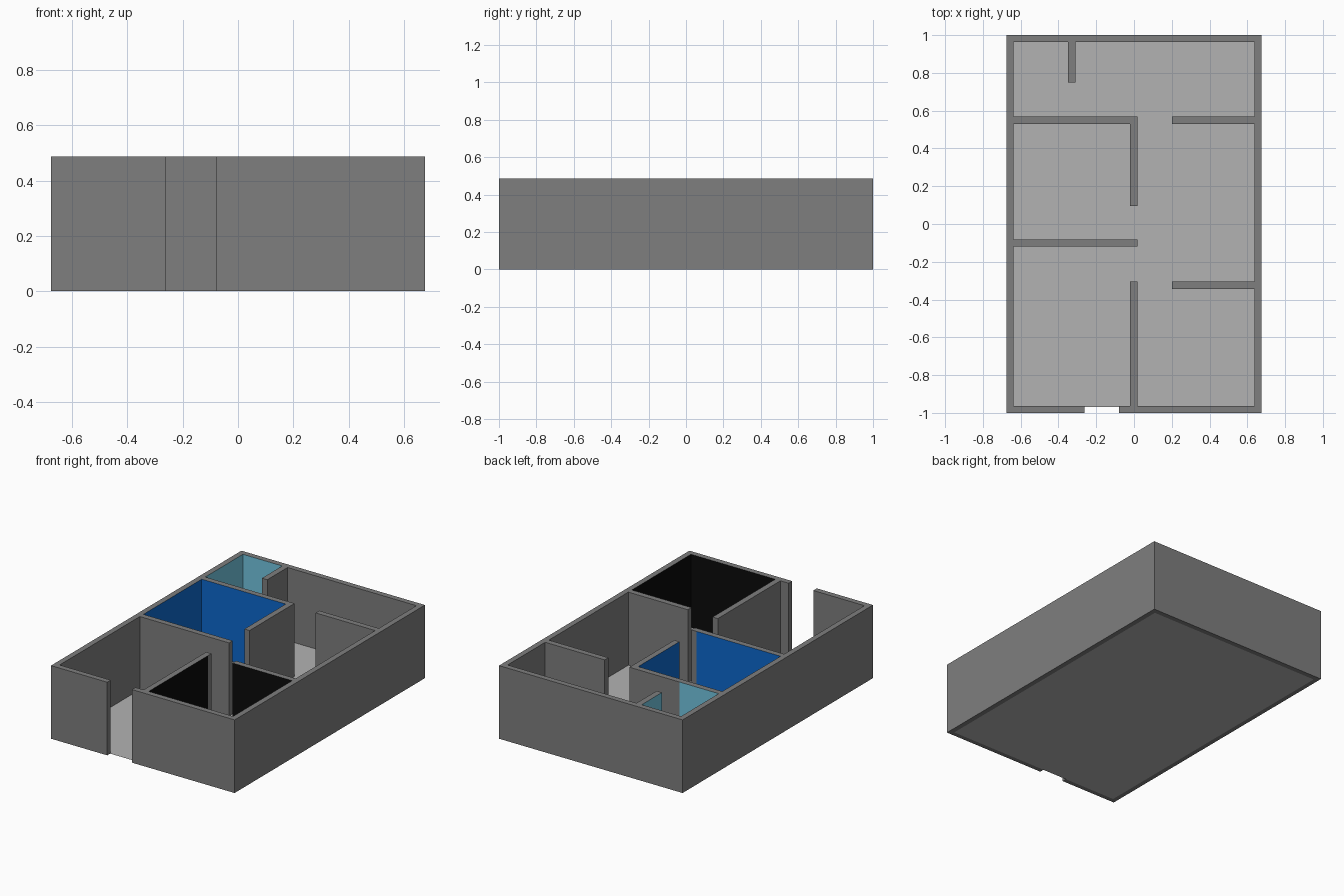
import bpy, bmesh
from mathutils import Vector

if "Cube" in bpy.data.objects:
    bpy.data.objects.remove(bpy.data.objects["Cube"])

H, X, Y, T = 0.487, 0.675, 1.0, 0.037      # wall height, half sizes, wall thickness
XI, YI = X - T, Y - T                      # inner faces of the outer walls
L, R = -0.02, 0.018                        # faces of the central partition


def material(name, rgb):
    m = bpy.data.materials.new(name)
    m.diffuse_color = (*rgb, 1)
    m.use_nodes = True
    m.node_tree.nodes["Principled BSDF"].inputs["Base Color"].default_value = m.diffuse_color
    return m


def make_object(name, bm, mats):
    me = bpy.data.meshes.new(name)
    bm.to_mesh(me)
    bm.free()
    for m in mats:
        me.materials.append(m)
    ob = bpy.data.objects.new(name, me)
    bpy.context.collection.objects.link(ob)
    return ob


def inside(rect, x, y):
    return rect[0] < x < rect[1] and rect[2] < y < rect[3]


# Wall plan: x0, x1, y0, y1
plan = [
    (-X, -XI, -Y, Y), (XI, X, -Y, Y), (-X, X, YI, Y),          # left, right, back
    (-X, -0.262, -Y, -YI), (-0.08, X, -Y, -YI),                # front, beside the doorway
    (-0.349, -0.31, 0.75, YI),                                 # bathroom stub
    (-XI, R, 0.53, 0.568), (0.20, XI, 0.53, 0.568),            # rear cross walls
    (L, R, 0.096, 0.53), (L, R, -YI, -0.305),                  # central partitions
    (-XI, R, -0.12, -0.082), (0.20, XI, -0.343, -0.305),       # middle cross walls
]

# Painted rooms, in material order after the plain wall
rooms = [(-XI, L, -0.082, 0.53), (-XI, -0.349, 0.568, YI), (R, XI, -YI, -0.343)]
wall_mats = [
    material("wall_grey", (0.21, 0.21, 0.21)),
    material("blue_paint", (0.004, 0.14, 0.61)),
    material("teal_paint", (0.17, 0.56, 0.74)),
    material("black_paint", (0.003, 0.003, 0.003)),
]

# Walls: raise the plan cell by cell into one joined solid
xs = sorted({v for r in plan for v in r[:2]})
ys = sorted({v for r in plan for v in r[2:]})
Z = (0.001, H)
bm = bmesh.new()
verts = {}


def vert(i, j, k):
    if (i, j, k) not in verts:
        verts[i, j, k] = bm.verts.new((xs[i], ys[j], Z[k]))
    return verts[i, j, k]


def solid(i, j):
    if not (0 <= i < len(xs) - 1 and 0 <= j < len(ys) - 1):
        return False
    cx, cy = (xs[i] + xs[i + 1]) / 2, (ys[j] + ys[j + 1]) / 2
    return any(inside(r, cx, cy) for r in plan)


for i in range(len(xs) - 1):
    for j in range(len(ys) - 1):
        if not solid(i, j):
            continue
        ring = [(i, j), (i + 1, j), (i + 1, j + 1), (i, j + 1)]
        bm.faces.new([vert(*c, 1) for c in ring])
        bm.faces.new([vert(*c, 0) for c in reversed(ring)])
        for n, (di, dj) in enumerate([(0, -1), (1, 0), (0, 1), (-1, 0)]):
            if not solid(i + di, j + dj):
                a, b = ring[n], ring[(n + 1) % 4]
                bm.faces.new([vert(*a, 0), vert(*b, 0), vert(*b, 1), vert(*a, 1)])

# Paint the wall faces that look into each coloured room
bm.normal_update()
for f in bm.faces:
    if abs(f.normal.z) < 0.5:
        p = f.calc_center_median() + f.normal * 0.005
        for n, room in enumerate(rooms, 1):
            if inside(room, p.x, p.y):
                f.material_index = n

bmesh.ops.dissolve_limit(bm, angle_limit=0.01, verts=bm.verts[:], edges=bm.edges[:],
                         delimit={'MATERIAL'})
make_object("walls", bm, wall_mats)

# Floor sheet, tucked slightly under the outer walls
bm = bmesh.new()
fx, fy = XI + 0.005, YI + 0.005
bm.faces.new([bm.verts.new(p) for p in
              [(-fx, -fy, 0), (fx, -fy, 0), (fx, fy, 0), (-fx, fy, 0)]])
make_object("floor", bm, [material("floor_light_grey", (0.45, 0.45, 0.45))])
